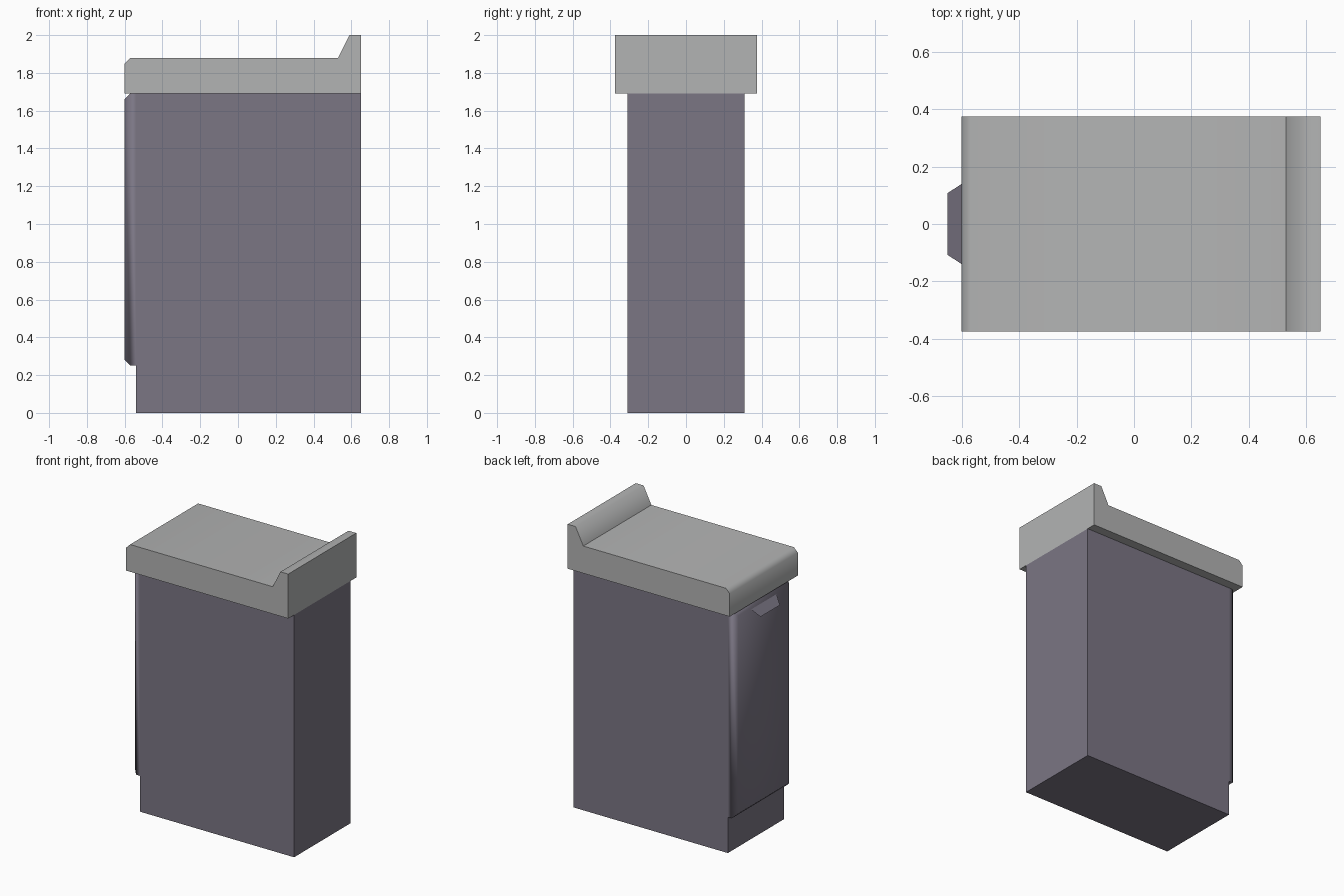
import bpy, bmesh, math

cube = bpy.data.objects.get("Cube")
if cube:
    bpy.data.objects.remove(cube, do_unlink=True)


def material(name, rgb):
    mat = bpy.data.materials.new(name)
    mat.use_nodes = True
    mat.diffuse_color = (*rgb, 1)
    mat.node_tree.nodes["Principled BSDF"].inputs["Base Color"].default_value = (*rgb, 1)
    return mat


def finish(name, bm, mat, smooth=False):
    """Turn a bmesh into an object; soft chamfers, crisp corners and inner creases."""
    if smooth:
        bm.normal_update()
        for f in bm.faces:
            f.smooth = True
        for e in bm.edges:
            if len(e.link_faces) == 2:
                angle = e.calc_face_angle_signed()
                e.smooth = -0.01 < angle < math.radians(65)
    mesh = bpy.data.meshes.new(name)
    bm.to_mesh(mesh)
    bm.free()
    mesh.materials.append(mat)
    obj = bpy.data.objects.new(name, mesh)
    bpy.context.collection.objects.link(obj)
    return obj


def box(lo, hi):
    bm = bmesh.new()
    bmesh.ops.create_cube(bm, size=1)
    for v in bm.verts:
        v.co = [(a + b) / 2 + c * (b - a) for a, b, c in zip(lo, hi, v.co)]
    return bm


purple_grey = material("purple grey", (0.198, 0.181, 0.231))
light_grey = material("light grey", (0.45, 0.455, 0.455))

DEPTH, FRONT, BACK, TOP = 0.31, -0.54, 0.65, 1.69

# Cabinet body
finish("cabinet_body", box((FRONT, -DEPTH, 0), (BACK, DEPTH, TOP)), purple_grey)

# Door panel with chamfered outer rim
bm = box((-0.6, -DEPTH, 0.25), (FRONT, DEPTH, TOP))
rim = [e for e in bm.edges if all(v.co.x < -0.59 for v in e.verts)]
bmesh.ops.bevel(bm, geom=rim, offset=0.03, segments=1, affect='EDGES')
finish("door_panel", bm, purple_grey, smooth=True)

# Door handle: a thin sheet sloping outward and down
bm = bmesh.new()
points = [(-0.6, 0.14, 1.65), (-0.65, 0.107, 1.6), (-0.65, -0.107, 1.6), (-0.6, -0.14, 1.65)]
bm.faces.new([bm.verts.new(p) for p in points])
finish("door_handle", bm, purple_grey)

# Countertop with upstand, extruded from its side profile
profile = [(-0.6, TOP), (BACK, TOP), (BACK, 2), (0.59, 2),
           (0.53, 1.88), (-0.57, 1.88), (-0.6, 1.85)]
bm = bmesh.new()
side = bm.faces.new([bm.verts.new((x, -0.375, z)) for x, z in profile])
extruded = bmesh.ops.extrude_face_region(bm, geom=[side], use_keep_orig=True)["geom"]
bmesh.ops.translate(bm, vec=(0, 0.75, 0),
                    verts=[g for g in extruded if isinstance(g, bmesh.types.BMVert)])
bmesh.ops.recalc_face_normals(bm, faces=bm.faces)
finish("countertop", bm, light_grey, smooth=True)
